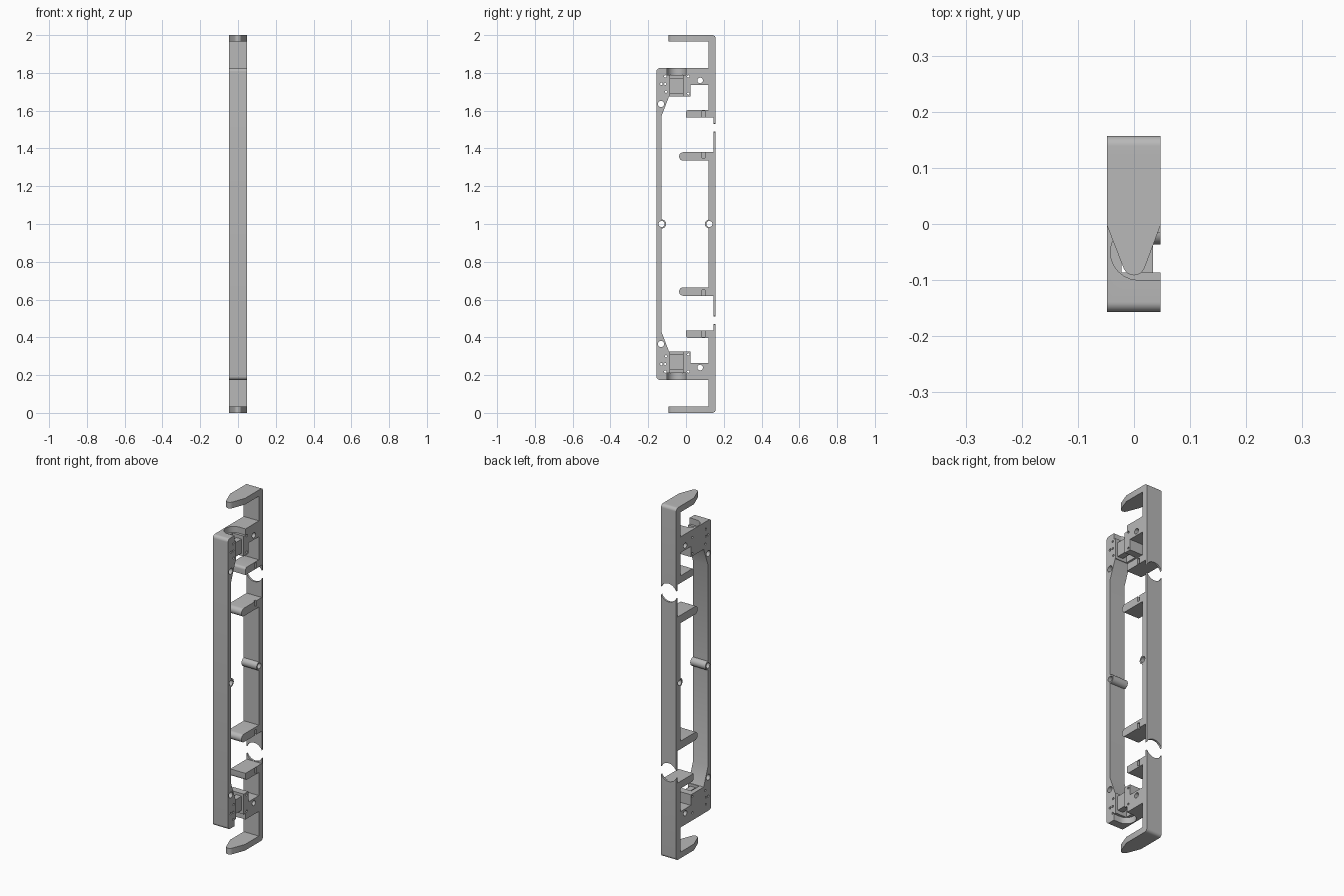
import bpy, bmesh, math
from mathutils import Vector

old = bpy.data.objects.get("Cube")
if old:
    bpy.data.objects.remove(old, do_unlink=True)

grey = bpy.data.materials.new("light grey")
grey.use_nodes = True
grey.diffuse_color = (0.48, 0.48, 0.48, 1)
grey.node_tree.nodes["Principled BSDF"].inputs["Base Color"].default_value = (0.48, 0.48, 0.48, 1)

X0, X1 = -0.048, 0.047           # width of the frame


def prism(name, pts, lo, hi, axis="x"):
    """Extrude a closed outline: (y,z) along x, (x,z) along y, or (x,y) along z."""
    place = {"x": lambda p, d: (d, p[0], p[1]),
             "y": lambda p, d: (p[0], d, p[1]),
             "z": lambda p, d: (p[0], p[1], d)}[axis]
    bm = bmesh.new()
    face = bm.faces.new([bm.verts.new(place(p, lo)) for p in pts])
    out = bmesh.ops.extrude_face_region(bm, geom=[face])
    verts = [v for v in out["geom"] if isinstance(v, bmesh.types.BMVert)]
    shift = Vector(place((0, 0), hi)) - Vector(place((0, 0), lo))
    bmesh.ops.translate(bm, verts=verts, vec=shift)
    bmesh.ops.recalc_face_normals(bm, faces=bm.faces)
    me = bpy.data.meshes.new(name)
    bm.to_mesh(me)
    bm.free()
    me.materials.append(grey)
    ob = bpy.data.objects.new(name, me)
    bpy.context.collection.objects.link(ob)
    return ob


def arc(cx, cy, r, a0, a1, n=8):
    return [(cx + r * math.cos(math.radians(a0 + (a1 - a0) * i / n)),
             cy + r * math.sin(math.radians(a0 + (a1 - a0) * i / n))) for i in range(n + 1)]


def disc(cx, cy, r, n=24):
    return arc(cx, cy, r, 0, 360, n)[:-1]


def rect(a0, a1, b0, b1):
    return [(a0, b0), (a1, b0), (a1, b1), (a0, b1)]


def flip(pts):
    """Mirror an outline about mid height."""
    return [(y, 2 - z) for y, z in reversed(pts)]


def select(ob):
    bpy.ops.object.select_all(action="DESELECT")
    ob.select_set(True)
    bpy.context.view_layer.objects.active = ob


def cut(ob, cutters):
    select(ob)
    for c in cutters:
        m = ob.modifiers.new("cut", "BOOLEAN")
        m.operation, m.solver, m.object = "DIFFERENCE", "EXACT", c
        bpy.ops.object.modifier_apply(modifier=m.name)
        bpy.data.objects.remove(c, do_unlink=True)


def smooth(ob):
    select(ob)
    bpy.ops.object.shade_smooth_by_angle(angle=math.radians(30))


parts = []

# Front rail with a deep block at each end
top = [(-0.130, 1.57), (-0.090, 1.675), (0.025, 1.675), (0.025, 1.735),
       (0.122, 1.735), (0.122, 1.825)] + arc(-0.139, 1.807, 0.018, 90, 180)
front = prism("front_rail", top + flip(top), X0, X1)
holes = []
for up in (True, False):
    side = (lambda p: p) if up else flip
    # mounting holes and small screw holes through the block
    for y, z, r in [(0.075, 1.76, 0.015), (-0.132, 1.635, 0.017), (-0.11, 1.782, 0.006),
                    (-0.11, 1.742, 0.006), (-0.105, 1.70, 0.006), (0.012, 1.782, 0.006),
                    (0.012, 1.69, 0.006), (-0.13, 1.742, 0.007)]:
        holes.append(prism("hole", side(disc(y, z, r, 16)), -0.1, 0.1))
    # rounded recess at the outer end, open to the left side
    plan = [(0.1, 0.0)] + arc(0.008, -0.05, 0.05, 90, 270, 12) + [(0.1, -0.1)]
    lo, hi = (1.79, 1.85) if up else (0.15, 0.21)
    holes.append(prism("recess", plan, lo, hi, "z"))
    # narrower slot running on through the block
    lo, hi = (1.60, 1.84) if up else (0.16, 0.40)
    holes.append(prism("slot", rect(-0.022, 0.1, -0.086, -0.016), lo, hi, "z"))
cut(front, holes)
parts.append(front)

# Strap plates across the slots
for end, side in (("upper", lambda p: p), ("lower", flip)):
    parts.append(prism(end + "_slot_strap", side(rect(-0.088, -0.014, 1.69, 1.77)), 0.0, 0.034))

# Back rail, thinned around the two round openings
half = [(0.120, 1.345), (0.146, 1.345), (0.146, 1.58), (0.120, 1.58), (0.120, 2.0)] + \
    arc(0.139, 1.982, 0.018, 90, 0)
back = prism("back_rail", half + flip(half), X0, X1)
cut(back, [prism("opening", disc(0, z, 0.052, 40), 0.1, 0.2, "y") for z in (1.51, 0.49)])
parts.append(back)

# Tapered hooks at both ends
plan = [(X1, 0.138), (X1, -0.003), (0.022, -0.07)] + \
    [(x * 0.95, y) for x, y in arc(0, -0.07, 0.0215, -15, -165, 10)] + \
    [(-0.022, -0.07), (X0, -0.003), (X0, 0.138)]
for end, lo, hi in (("upper", 1.965, 2.0), ("lower", 0.0, 0.035)):
    parts.append(prism(end + "_hook", plan, lo, hi, "z"))

# Fingers reaching forward from the back rail
flat = [(0.157, 1.563), (0.157, 1.60), (0.13, 1.604)] + arc(0.014, 1.59, 0.014, 90, 180, 6) + [(0.0, 1.563)]
long = [(0.147, 1.335), (0.147, 1.38)] + arc(-0.014, 1.3575, 0.0225, 90, 270, 12)
for end, side in (("upper", lambda p: p), ("lower", flip)):
    for name, pts, z in (("outer_finger", flat, 1.565), ("inner_finger", long, 1.35)):
        f = prism(end + "_" + name, side(pts), X0, X1)
        cut(f, [prism("groove", side(rect(0.085, 0.10, z, z + 0.032)), 0.037, 0.1)])
        parts.append(f)

# Tubular bosses at mid height, bored through both rails
for name, y, rail in (("front_boss", -0.129, front), ("back_boss", 0.124, back)):
    cut(rail, [prism("bore", disc(y, 1, 0.02), -0.1, 0.1)])
    boss = prism(name, disc(y, 1, 0.024, 32), X0, X1)
    cut(boss, [prism("bore", disc(y, 1, 0.016), -0.1, 0.1)])
    parts.append(boss)

for p in parts:
    smooth(p)
